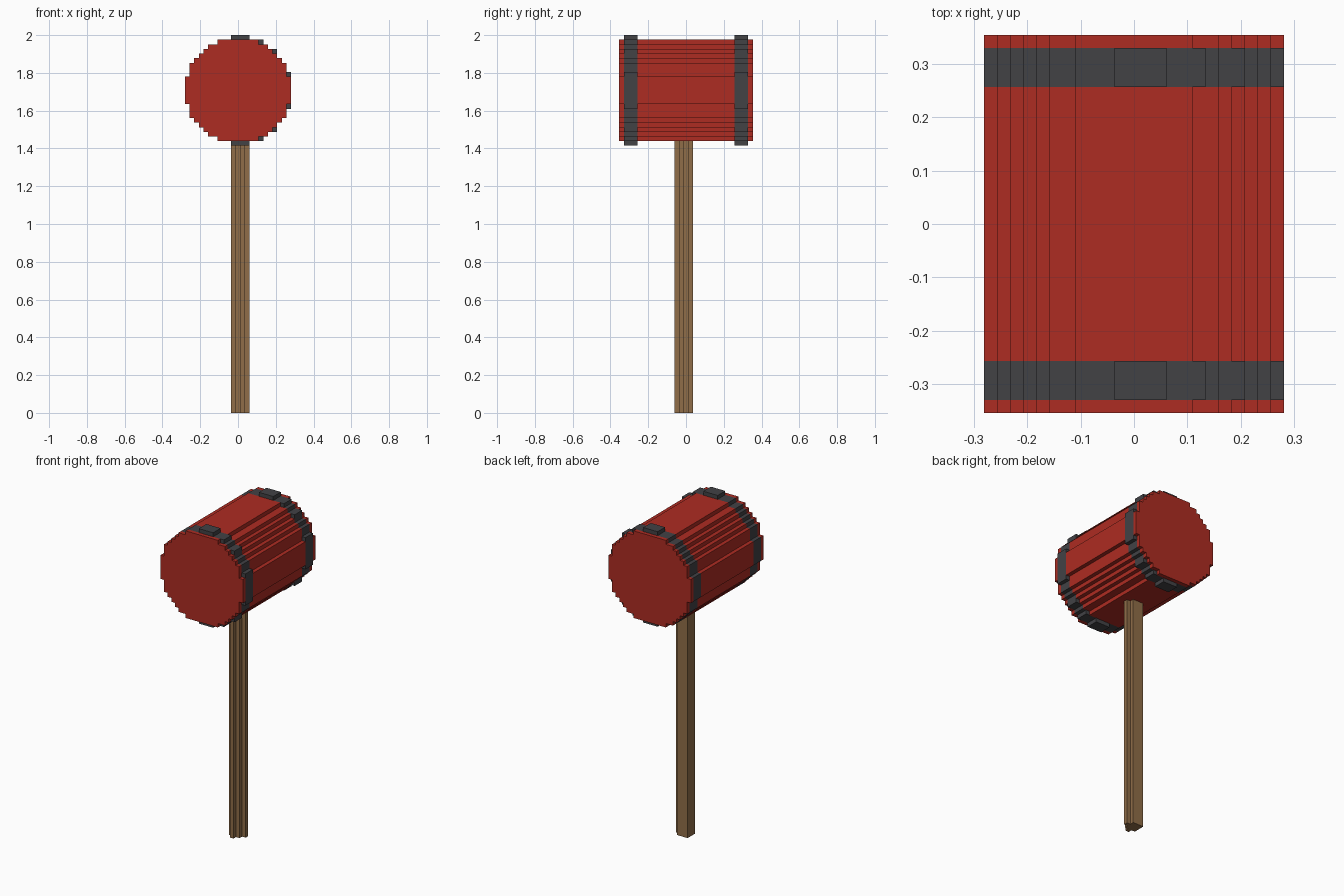
import bpy, bmesh

U = 2 / 82  # edge length of one block

cube = bpy.data.objects.get("Cube")
if cube:
    bpy.data.objects.remove(cube, do_unlink=True)


def material(name, rgb):
    m = bpy.data.materials.new(name)
    m.use_nodes = True
    colour = (*rgb, 1)
    m.diffuse_color = colour
    bsdf = m.node_tree.nodes["Principled BSDF"]
    bsdf.inputs["Base Color"].default_value = colour
    bsdf.inputs["Roughness"].default_value = 0.9
    return m


RED = material("barn red", (0.42, 0.025, 0.016))
IRON = material("dark iron", (0.054, 0.054, 0.060))
WOOD = material("brown wood", (0.28, 0.155, 0.066))


def prism(name, outline, start, end, axis, mat):
    """Extrude an outline given in blocks along the y or z axis."""
    bm = bmesh.new()

    def place(a, b, c):
        return (a * U, c * U, b * U) if axis == "y" else (a * U, b * U, c * U)

    face = bm.faces.new([bm.verts.new(place(a, b, start)) for a, b in outline])
    new = bmesh.ops.extrude_face_region(bm, geom=[face])["geom"]
    shift = [q - p for p, q in zip(place(0, 0, start), place(0, 0, end))]
    bmesh.ops.translate(bm, vec=shift,
                        verts=[v for v in new if isinstance(v, bmesh.types.BMVert)])
    bmesh.ops.recalc_face_normals(bm, faces=bm.faces)
    mesh = bpy.data.meshes.new(name)
    bm.to_mesh(mesh)
    bm.free()
    mesh.materials.append(mat)
    obj = bpy.data.objects.new(name, mesh)
    bpy.context.collection.objects.link(obj)
    return obj


def stepped_disc(left, right):
    """Blocky disc outline from half heights per column, counted outward."""
    heights = left[::-1] + right[1:]
    top = []
    for i, h in enumerate(heights):
        x = i - len(heights) / 2
        if top and top[-1][1] == h:
            top[-1] = (x + 1, h)
        else:
            top += [(x, h), (x + 1, h)]
    return [(x, 70 + h) for x, h in top] + [(x, 70 - h) for x, h in reversed(top)]


# Half heights of the barrel and of its bands, from the centre column outward
body = [11] * 5 + [10, 10, 9, 8, 7, 6, 3]
band_right = [11] * 6 + [10, 9, 9, 7, 6, 4]
barrel = stepped_disc(body, body)
hoop = stepped_disc(body, band_right)

# Head barrel and its two end caps
prism("head_barrel", barrel, -10.5, 10.5, "y", RED)
prism("front_cap", barrel, -14.5, -13.5, "y", RED)
prism("back_cap", barrel, 13.5, 14.5, "y", RED)

# Iron bands with raised plates above and below
for side, start in (("front", -13.5), ("back", 10.5)):
    prism(side + "_band", hoop, start, start + 3, "y", IRON)
    for place, z in (("top", 81), ("bottom", 58)):
        plate = [(-1.5, z), (2.5, z), (2.5, z + 1), (-1.5, z + 1)]
        prism(f"{side}_{place}_plate", plate, start, start + 3, "y", IRON)

# Handle: square post with one rib on its front and one on its left side
post = [(-1.5, -1.5), (-0.5, -1.5), (-0.5, -2.5), (0.5, -2.5), (0.5, -1.5),
        (1.5, -1.5), (1.5, -0.5), (2.5, -0.5), (2.5, 0.5), (1.5, 0.5),
        (1.5, 1.5), (-1.5, 1.5)]
prism("handle", post, 0, 59, "z", WOOD)
